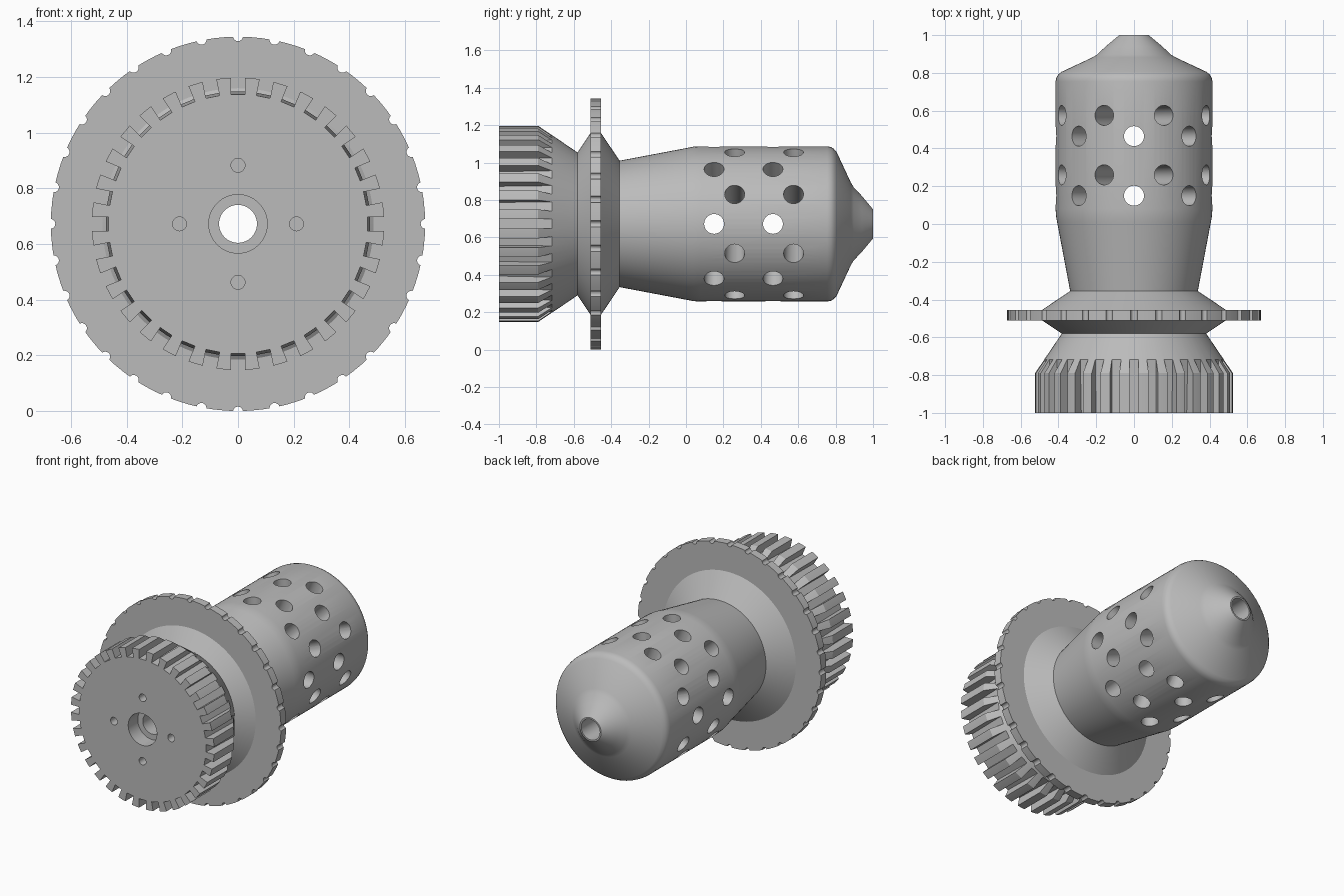
import bpy, bmesh, math
from mathutils import Matrix, Vector

if "Cube" in bpy.data.objects:
    bpy.data.objects.remove(bpy.data.objects["Cube"], do_unlink=True)

AXIS_Z = 0.672      # height of the long axis
BORE = 0.068
STEPS = 96

grey = bpy.data.materials.new("plain grey")
grey.use_nodes = True
COLOUR = (0.5, 0.5, 0.5, 1)
grey.diffuse_color = COLOUR
grey.node_tree.nodes["Principled BSDF"].inputs["Base Color"].default_value = COLOUR


def finish_mesh(name, bm):
    bmesh.ops.recalc_face_normals(bm, faces=bm.faces)
    mesh = bpy.data.meshes.new(name)
    bm.to_mesh(mesh)
    bm.free()
    mesh.materials.append(grey)
    obj = bpy.data.objects.new(name, mesh)
    bpy.context.collection.objects.link(obj)
    obj.location.z = AXIS_Z
    return obj


def lathe(name, profile):
    """Turn a closed (radius, y) outline around the y axis."""
    bm = bmesh.new()
    rings = []
    for i in range(STEPS):
        a = 2 * math.pi * i / STEPS
        rings.append([bm.verts.new((r * math.sin(a), y, r * math.cos(a))) for r, y in profile])
    n = len(profile)
    for i in range(STEPS):
        p, q = rings[i], rings[(i + 1) % STEPS]
        for j in range(n):
            k = (j + 1) % n
            bm.faces.new((p[j], p[k], q[k], q[j]))
    return finish_mesh(name, bm)


def around(angle):
    return Matrix.Rotation(angle, 4, 'Y')


def add_rod(bm, radius, length, matrix, sides=32):
    bmesh.ops.create_cone(bm, cap_ends=True, segments=sides, radius1=radius,
                          radius2=radius, depth=length, matrix=matrix)


def cut(obj, bm):
    """Subtract the cutter mesh from the part and bake the result."""
    cutter = finish_mesh("cutter", bm)
    cutter.hide_render = True
    mod = obj.modifiers.new("cut", 'BOOLEAN')
    mod.operation = 'DIFFERENCE'
    mod.solver = 'EXACT'
    mod.use_self = True
    mod.object = cutter
    bpy.context.view_layer.update()
    graph = bpy.context.evaluated_depsgraph_get()
    baked = bpy.data.meshes.new_from_object(obj.evaluated_get(graph))
    obj.modifiers.clear()
    obj.data = baked
    bpy.data.objects.remove(cutter, do_unlink=True)


def smooth(obj):
    bpy.ops.object.select_all(action='DESELECT')
    obj.select_set(True)
    bpy.context.view_layer.objects.active = obj
    bpy.ops.object.shade_smooth_by_angle(angle=math.radians(25))


# Toothed head with a counterbored centre and a waist
head = lathe("toothed_head", [
    (BORE, -0.9), (0.105, -0.9), (0.105, -1), (0.525, -1), (0.525, -0.79),
    (0.382, -0.58), (0.487, -0.51), (BORE, -0.51)])
bm = bmesh.new()
TEETH = 32
for i in range(TEETH):
    m = (around(2 * math.pi * i / TEETH) @ Matrix.Translation((0, -0.85, 0.545))
         @ Matrix.Rotation(0.035, 4, 'X') @ Matrix.Diagonal((0.05, 0.5, 0.15, 1)))
    bmesh.ops.create_cube(bm, size=1, matrix=m)
# Four small holes in the front face
for i in range(4):
    m = (around(math.pi / 2 * i) @ Matrix.Translation((0, -1, 0.21))
         @ Matrix.Rotation(math.pi / 2, 4, 'X'))
    add_rod(bm, 0.025, 0.2, m, 24)
cut(head, bm)

# Flange disc with round nicks in its rim
flange = lathe("flange_disc", [
    (BORE, -0.51), (0.672, -0.51), (0.672, -0.455), (BORE, -0.455)])
bm = bmesh.new()
for i in range(TEETH):
    m = (around(2 * math.pi * i / TEETH) @ Matrix.Translation((0, -0.48, 0.674))
         @ Matrix.Rotation(math.pi / 2, 4, 'X'))
    add_rod(bm, 0.018, 0.2, m, 16)
cut(flange, bm)

# Barrel with rounded shoulder and tapered nose
barrel = lathe("perforated_barrel", [
    (BORE, -0.455), (0.487, -0.455), (0.338, -0.355), (0.407, 0.01),
    (0.413, 0.04), (0.415, 0.08), (0.415, 0.755), (0.411, 0.775),
    (0.402, 0.79), (0.385, 0.805), (0.22, 0.882), (0.195, 0.897),
    (0.15, 0.94), (0.078, 1), (BORE, 1)])
# Four staggered rows of radial holes, each rod drilled right through
bm = bmesh.new()
for y, shift in ((0.15, 0), (0.26, 0.5), (0.465, 0), (0.575, 0.5)):
    for i in range(4):
        add_rod(bm, 0.053, 1.2, Matrix.Translation((0, y, 0)) @ around((i + shift) * math.pi / 4))
cut(barrel, bm)

for part in (head, flange, barrel):
    smooth(part)
